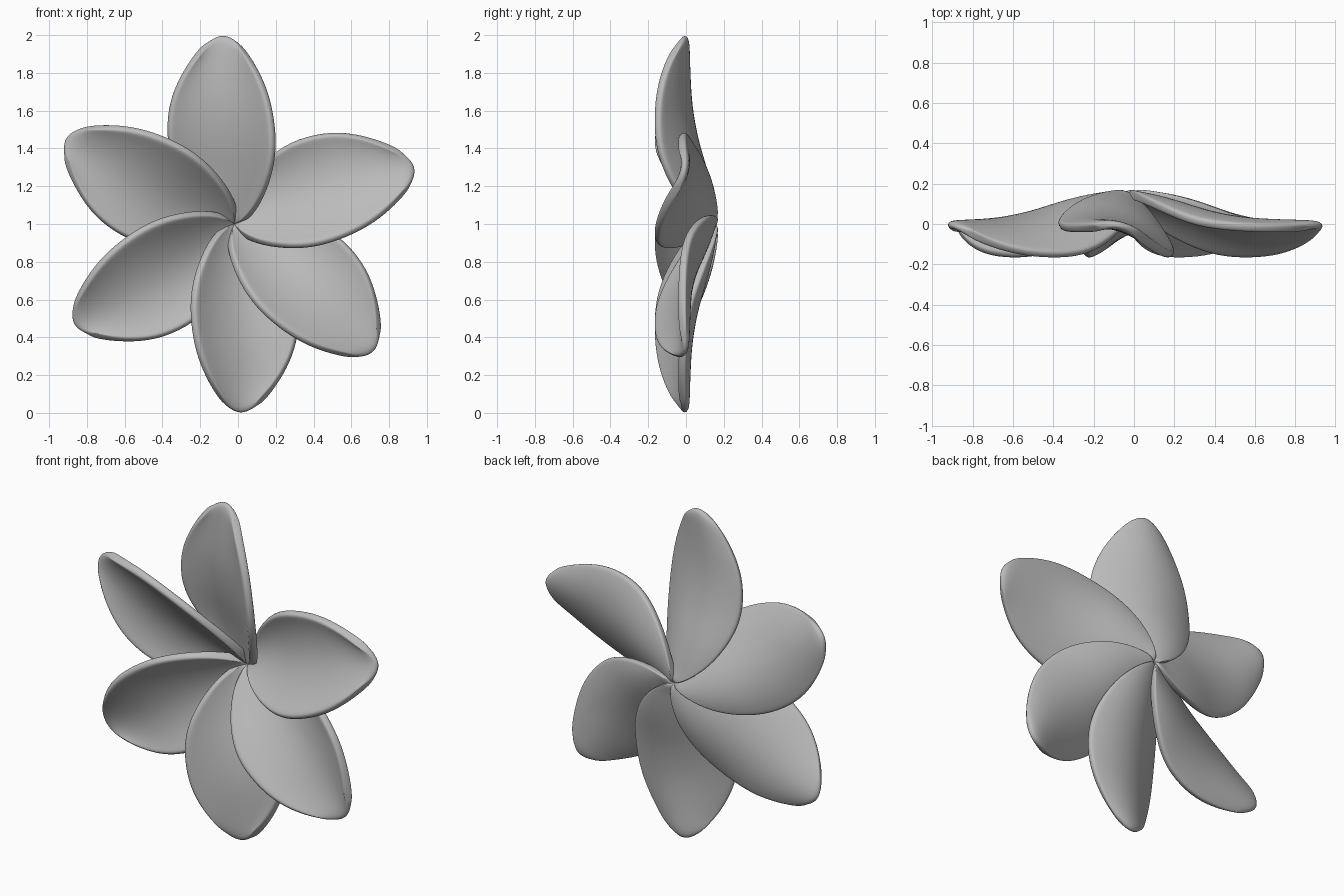
import bpy
import bmesh
from math import radians
from mathutils import Matrix, Vector

old = bpy.data.objects.get("Cube")
if old:
    bpy.data.objects.remove(old, do_unlink=True)

grey = bpy.data.materials.new("petal_grey")
grey.use_nodes = True
colour = (0.5, 0.5, 0.5, 1)
grey.diffuse_color = colour
grey.node_tree.nodes["Principled BSDF"].inputs["Base Color"].default_value = colour

# Stations from root to tip: height, left edge, right edge,
# depth at left, middle, right, and how far the row's ends bow down
STATIONS = [
    (0.00, -0.02, 0.02, 0.15, 0.14, 0.12, 0),
    (0.04, -0.10, 0.085, 0.145, 0.125, 0.05, 0),
    (0.14, -0.22, 0.15, 0.11, 0.115, -0.035, 0),
    (0.28, -0.31, 0.20, 0.055, 0.083, -0.115, 0),
    (0.43, -0.358, 0.22, 0.00, 0.036, -0.16, 0),
    (0.62, -0.35, 0.197, -0.02, 0.0, -0.16, 0),
    (0.77, -0.295, 0.15, -0.025, -0.005, -0.137, 0.01),
    (0.90, -0.22, 0.085, -0.025, -0.005, -0.092, 0.025),
    (1.003, -0.15, 0.03, -0.02, -0.005, -0.04, 0.055),
]
# Positions across the petal, tightened at the rims
ACROSS = [-1, -0.9, -0.6, -0.2, 0.2, 0.6, 0.9, 1]


def petal_mesh():
    """Cupped petal with one edge swept forward."""
    bm = bmesh.new()
    rows = []
    for h, left, right, yl, ym, yr, bow in STATIONS:
        row = []
        for s in ACROSS:
            x = (left + right) / 2 + s * (right - left) / 2
            y = ym + s * (yr - yl) / 2 + s * s * ((yl + yr) / 2 - ym)
            row.append(bm.verts.new((x, y, h - bow * s * s)))
        rows.append(row)
    for a, b in zip(rows, rows[1:]):
        for i in range(len(ACROSS) - 1):
            bm.faces.new((a[i], a[i + 1], b[i + 1], b[i]))
    mesh = bpy.data.meshes.new("petal")
    bm.to_mesh(mesh)
    bm.free()
    mesh.materials.append(grey)
    mesh.shade_smooth()
    return mesh


# Six petals fanned round the centre, each overlapping the next
mesh = petal_mesh()
centre = Matrix.Translation(Vector((-0.02, 0, 1.0)))
for n, turn in enumerate((0, 59.5, 118.5, 178.5, 224, 284), 1):
    petal = bpy.data.objects.new(f"petal_{n}", mesh)
    bpy.context.collection.objects.link(petal)
    petal.matrix_world = centre @ Matrix.Rotation(radians(-turn), 4, "Y")
    solid = petal.modifiers.new("thickness", "SOLIDIFY")
    solid.thickness = 0.047
    solid.offset = 0
    smooth = petal.modifiers.new("rounding", "SUBSURF")
    smooth.levels = smooth.render_levels = 2
